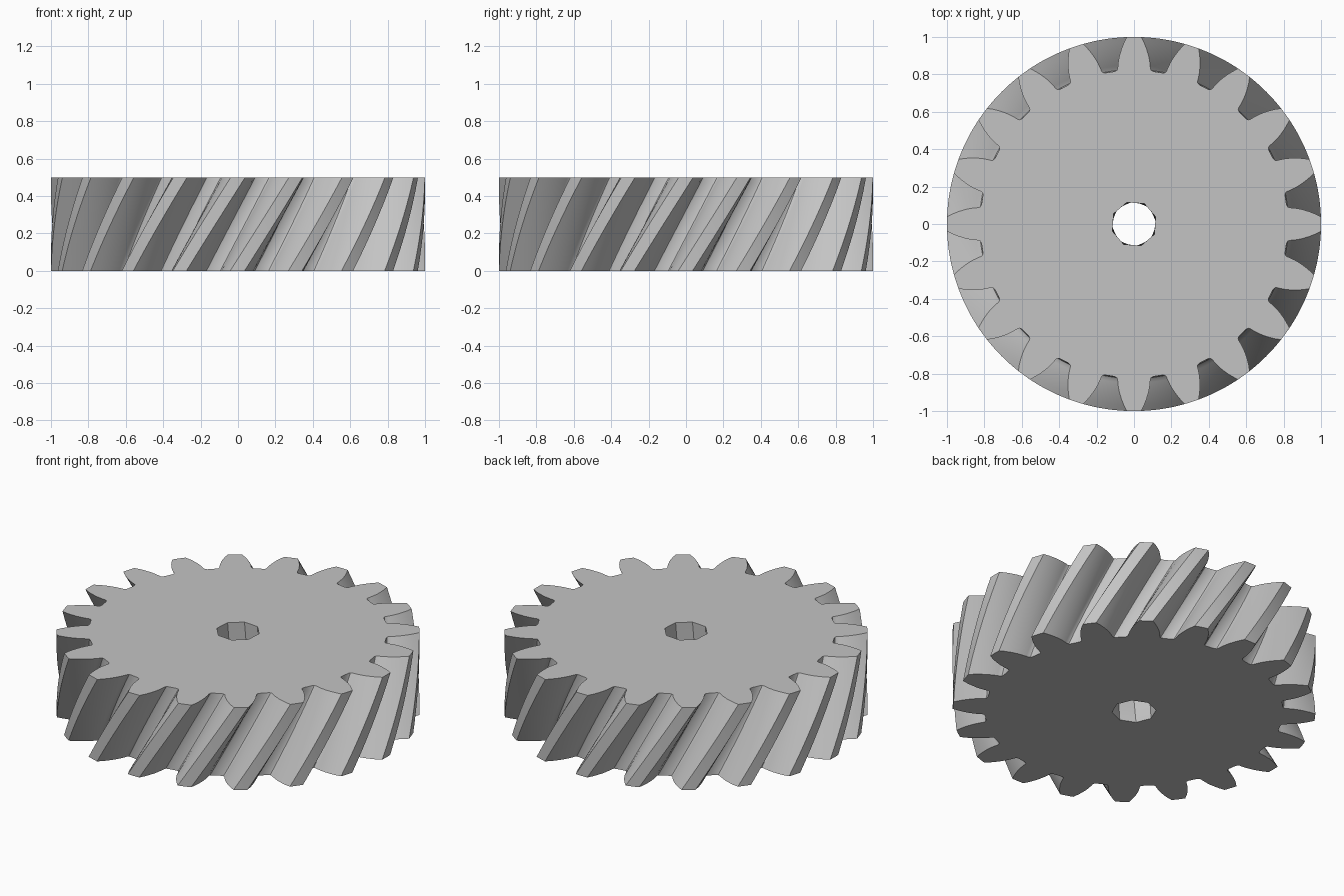
import bpy
import bmesh
from math import sin, cos, radians, tau

cube = bpy.data.objects.get("Cube")
if cube:
    bpy.data.objects.remove(cube, do_unlink=True)

TEETH = 20
HEIGHT = 0.5
TWIST = radians(18.2)
LAYERS = 16
BORE_RADIUS = 0.122
BORE_SIDES = 8

# Half tooth from tip to root: radius, half angle in degrees
FLANK = [(1.0, 2.2), (0.97, 3.2), (0.94, 4.05), (0.91, 4.8), (0.88, 5.4),
         (0.85, 5.85), (0.835, 6.0), (0.826, 6.4), (0.822, 7.2)]


def gear_outline():
    """Tooth profile repeated around the circle, counter-clockwise."""
    tooth = [(r, -a) for r, a in reversed(FLANK)] + [(1.0, 0)] + FLANK
    return [(r, radians(a) + tau * i / TEETH) for i in range(TEETH) for r, a in tooth]


def bore_outline():
    return [(BORE_RADIUS, tau * i / BORE_SIDES) for i in range(BORE_SIDES)]


def twisted_wall(bm, outline, flip):
    """Loft an outline upward while turning it; return its end loops."""
    rings = []
    for k in range(LAYERS + 1):
        t = k / LAYERS
        turn = TWIST * (t - 1) + radians(18)
        rings.append([bm.verts.new((r * cos(a + turn), r * sin(a + turn), HEIGHT * t))
                      for r, a in outline])
    n = len(outline)
    for low, high in zip(rings, rings[1:]):
        for i in range(n):
            j = (i + 1) % n
            quad = [low[i], low[j], high[j], high[i]]
            bm.faces.new(quad[::-1] if flip else quad)
    return rings[0], rings[-1]


def loop_edges(bm, loop):
    return [bm.edges.get((loop[i - 1], loop[i])) for i in range(len(loop))]


# Helical toothed rim and faceted bore
bm = bmesh.new()
rim_ends = twisted_wall(bm, gear_outline(), False)
bore_ends = twisted_wall(bm, bore_outline(), True)

# Flat end faces with the bore left open
for rim, bore in zip(rim_ends, bore_ends):
    bmesh.ops.triangle_fill(bm, use_beauty=True,
                            edges=loop_edges(bm, rim) + loop_edges(bm, bore))
bmesh.ops.recalc_face_normals(bm, faces=bm.faces)

mesh = bpy.data.meshes.new("helical_gear")
bm.to_mesh(mesh)
bm.free()
gear = bpy.data.objects.new("helical_gear", mesh)
bpy.context.collection.objects.link(gear)

# Plain grey
grey = bpy.data.materials.new("plain_grey")
grey.use_nodes = True
color = (0.55, 0.55, 0.55, 1)
grey.diffuse_color = color
grey.node_tree.nodes["Principled BSDF"].inputs["Base Color"].default_value = color
mesh.materials.append(grey)

# Smooth flanks, sharp tooth edges
bpy.ops.object.select_all(action='DESELECT')
gear.select_set(True)
bpy.context.view_layer.objects.active = gear
bpy.ops.object.shade_smooth_by_angle(angle=radians(25))
